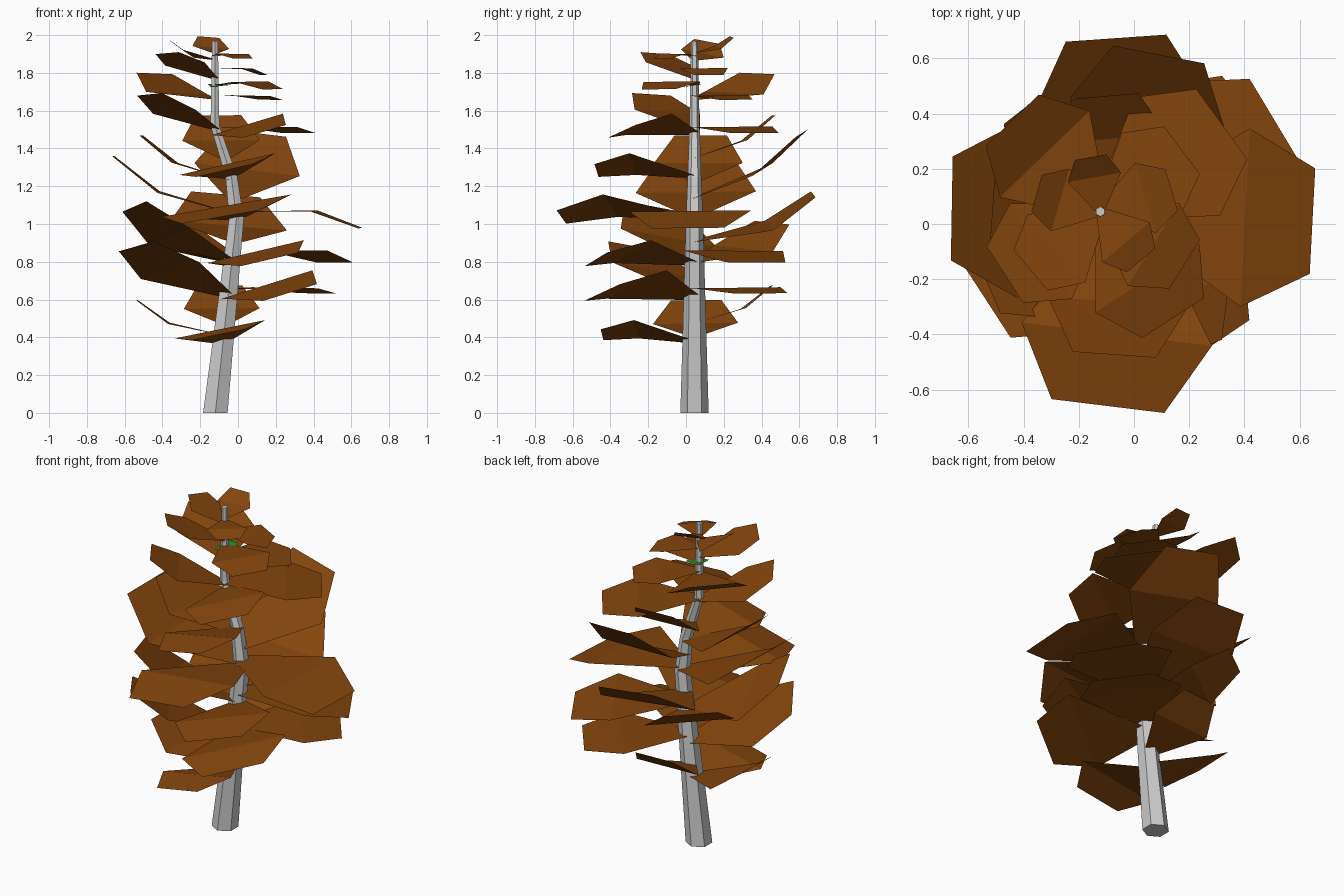
import bpy, bmesh
from math import sin, cos, radians, pi

if "Cube" in bpy.data.objects:
    bpy.data.objects.remove(bpy.data.objects["Cube"])

def material(name, rgb):
    m = bpy.data.materials.new(name)
    m.diffuse_color = (*rgb, 1)
    m.use_nodes = True
    m.node_tree.nodes["Principled BSDF"].inputs["Base Color"].default_value = m.diffuse_color
    return m

def finish(name, bm, mat=None):
    me = bpy.data.meshes.new(name)
    bm.to_mesh(me)
    bm.free()
    ob = bpy.data.objects.new(name, me)
    bpy.context.collection.objects.link(ob)
    if mat:
        me.materials.append(mat)
    return ob

brown = material("bark_brown", (0.23, 0.06, 0.004))
green = material("leaf_green", (0.015, 0.3, 0.02))

# Trunk: bent, tapering hexagonal prism (height, x, radius)
PATH = [(0, -.12, .075), (1.03, -.008, .045), (1.25, -.035, .036),
        (1.52, -.122, .027), (1.97, -.122, .018)]
TY = 0.045
bm = bmesh.new()
rings = [[bm.verts.new((x + r * sin(i * pi / 3), TY - r * cos(i * pi / 3), z))
          for i in range(6)] for z, x, r in PATH]
for a, b in zip(rings, rings[1:]):
    for i in range(6):
        j = (i + 1) % 6
        bm.faces.new((a[i], a[j], b[j], b[i]))
bm.faces.new(rings[0][::-1])
bm.faces.new(rings[-1])
finish("trunk", bm)

def trunk_x(z):
    for (z0, x0, _), (z1, x1, _) in zip(PATH, PATH[1:]):
        if z <= z1:
            return x0 + (x1 - x0) * (z - z0) / (z1 - z0)
    return PATH[-1][1]

# Foliage plate: narrow root, wide middle, bent tip
def plate(name, z0, az, size, gx, gy):
    c, s = cos(radians(az)), sin(radians(az))
    curl = max(-.38, min(.5, .8 * (s - c)))
    bm = bmesh.new()
    rows = []
    for u, v in ((0, .08), (.63, .49), (1, .29)):
        row = []
        for side in (-1, 1):
            dx = size * (u * c - side * v * s)
            dy = size * (u * s + side * v * c)
            z = z0 + gx * dx + gy * dy + curl * size * max(0, u - .63)
            row.append(bm.verts.new((trunk_x(z0) + dx, TY + dy, z)))
        rows.append(row)
    for a, b in zip(rows, rows[1:]):
        bm.faces.new((a[0], b[0], b[1], a[1]))
    finish(name, bm, brown)

# height, direction in degrees, length, slope along x, slope along y
PLATES = [
    (.375, 267, .49, .19, -.23), (.41, 179, .46, -.22, .02), (.475, 94, .41, -.01, .30),
    (.62, 213, .58, -.22, -.33), (.61, 304, .59, .32, -.01), (.655, 37, .59, .01, .02),
    (.80, 203, .56, -.27, -.30), (.80, 128, .52, -.18, .13),
    (.79, 291, .56, .27, -.09), (.855, 31, .63, .01, 0),
    (.91, 94, .63, -.10, .20), (1.065, 357, .66, .01, .01),
    (1.03, 263, .71, .15, -.17), (1.05, 179, .65, -.29, .02),
    (1.14, 79, .58, -.04, .42), (1.23, 176, .48, -.31, .02),
    (1.25, 266, .52, .21, -.22), (1.35, 95, .42, -.02, .35),
    (1.50, 213, .42, -.27, -.24), (1.48, 303, .46, .30, 0),
    (1.51, 36, .54, .01, .01), (1.66, 134, .46, -.10, .06),
    (1.68, 37, .37, -.01, .01), (1.735, 328, .36, .07, -.04), (1.77, 220, .33, -.25, -.28),
    (1.82, 17, .27, .02, .02), (1.87, 164, .24, -.26, -.12),
    (1.905, 100, .20, -.12, .22), (1.89, 310, .23, .05, -.06),
]
for k, row in enumerate(PLATES):
    plate(f"foliage_plate_{k + 1}", *row)

# Small green leaf hugging the upper trunk
bm = bmesh.new()
bm.faces.new([bm.verts.new((x, y, z)) for x, y, z in
              ((-.16, .1, 1.74), (-.145, -.02, 1.725), (-.05, .03, 1.735), (-.07, .1, 1.74))])
finish("green_leaf", bm, green)
